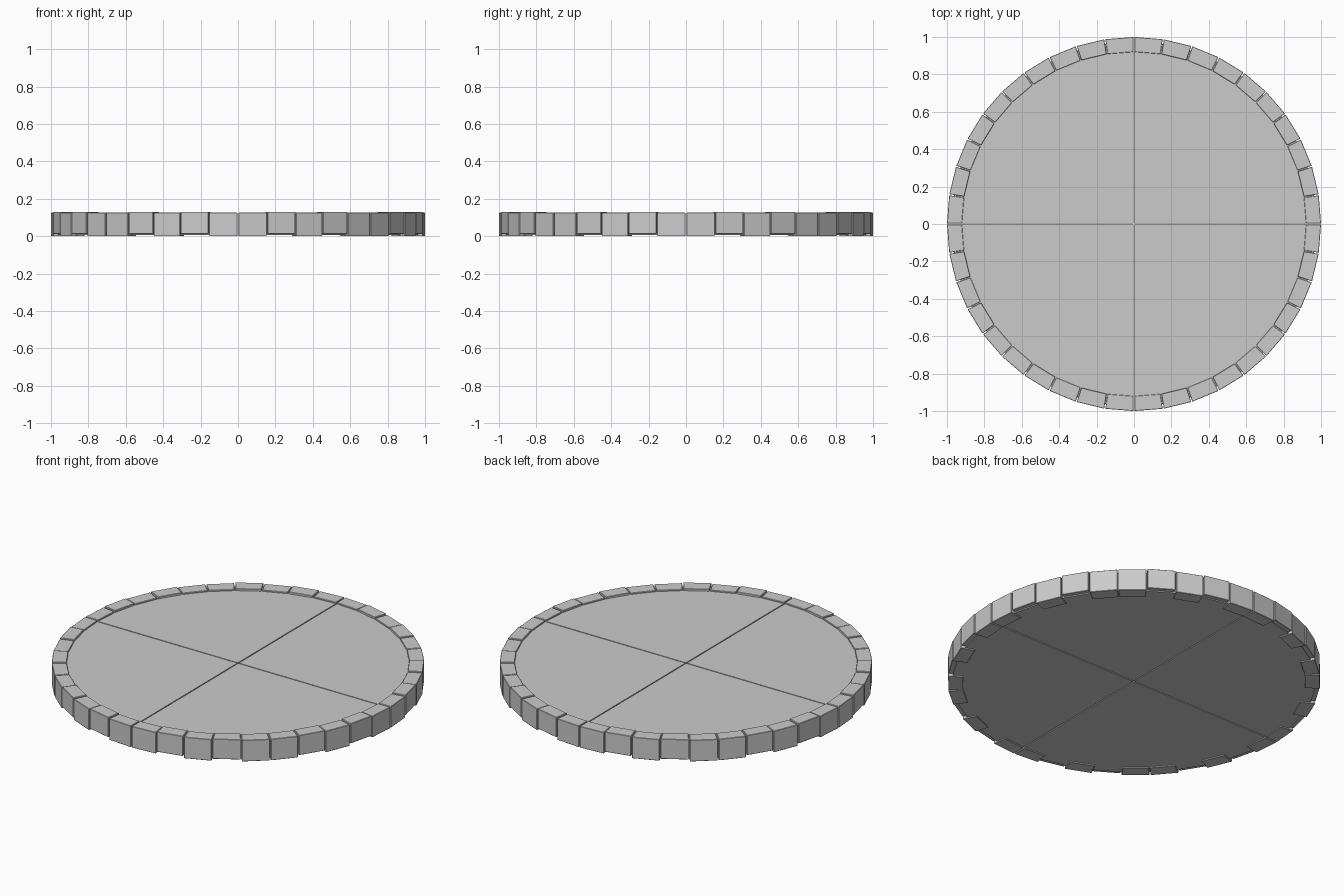
import bpy, bmesh
from math import sin, cos, radians

if "Cube" in bpy.data.objects:
    bpy.data.objects.remove(bpy.data.objects["Cube"])

R_OUT, R_IN, R_SLAB = 1.0, 0.92, 0.975
STEP = 9            # degrees per rim stone, ten per quadrant
GAP = 0.003         # half width of the joint between pieces


def prism(name, outline, z0, z1, bevel=0.0):
    """Extrude a flat outline from z0 to z1."""
    bm = bmesh.new()
    face = bm.faces.new([bm.verts.new((x, y, z0)) for x, y in outline])
    top = bmesh.ops.extrude_face_region(bm, geom=[face])["geom"]
    verts = [v for v in top if isinstance(v, bmesh.types.BMVert)]
    bmesh.ops.translate(bm, verts=verts, vec=(0, 0, z1 - z0))
    if bevel:
        bmesh.ops.bevel(bm, geom=bm.edges[:], offset=bevel, segments=1, affect='EDGES')
    bmesh.ops.recalc_face_normals(bm, faces=bm.faces[:])
    mesh = bpy.data.meshes.new(name)
    bm.to_mesh(mesh)
    bm.free()
    obj = bpy.data.objects.new(name, mesh)
    bpy.context.collection.objects.link(obj)
    return obj


def polar(r, deg):
    return r * cos(radians(deg)), r * sin(radians(deg))


# Floor slab quarter: ten-segment sector, inset for the cross-shaped joint
sector = [(GAP, GAP)]
for i in range(11):
    x, y = polar(R_SLAB, i * STEP)
    sector.append((max(x, GAP), max(y, GAP)))

# Rim stone: wedge with parallel joints
half = radians(STEP / 2)


def stone_outline(mid):
    pts = []
    for r, s in ((R_IN, -1), (R_OUT, -1), (R_OUT, 1), (R_IN, 1)):
        u, v = r * cos(half), s * (r * sin(half) - GAP)
        c, t = cos(radians(mid)), sin(radians(mid))
        pts.append((u * c - v * t, u * t + v * c))
    return pts


LOW = {0, 2, 4, 5, 7, 9}   # stones set slightly lower, mirrored about the diagonal

for q in range(4):
    turn = radians(90 * q)
    slab = prism(f"floor_quarter_{q + 1}", sector, 0.006, 0.118)
    slab.rotation_euler.z = turn
    for i in range(10):
        z0, z1 = (0.0, 0.126) if i in LOW else (0.012, 0.13)
        stone = prism(f"rim_stone_{q * 10 + i + 1}", stone_outline((i + 0.5) * STEP),
                      z0, z1, 0.002)
        stone.rotation_euler.z = turn
